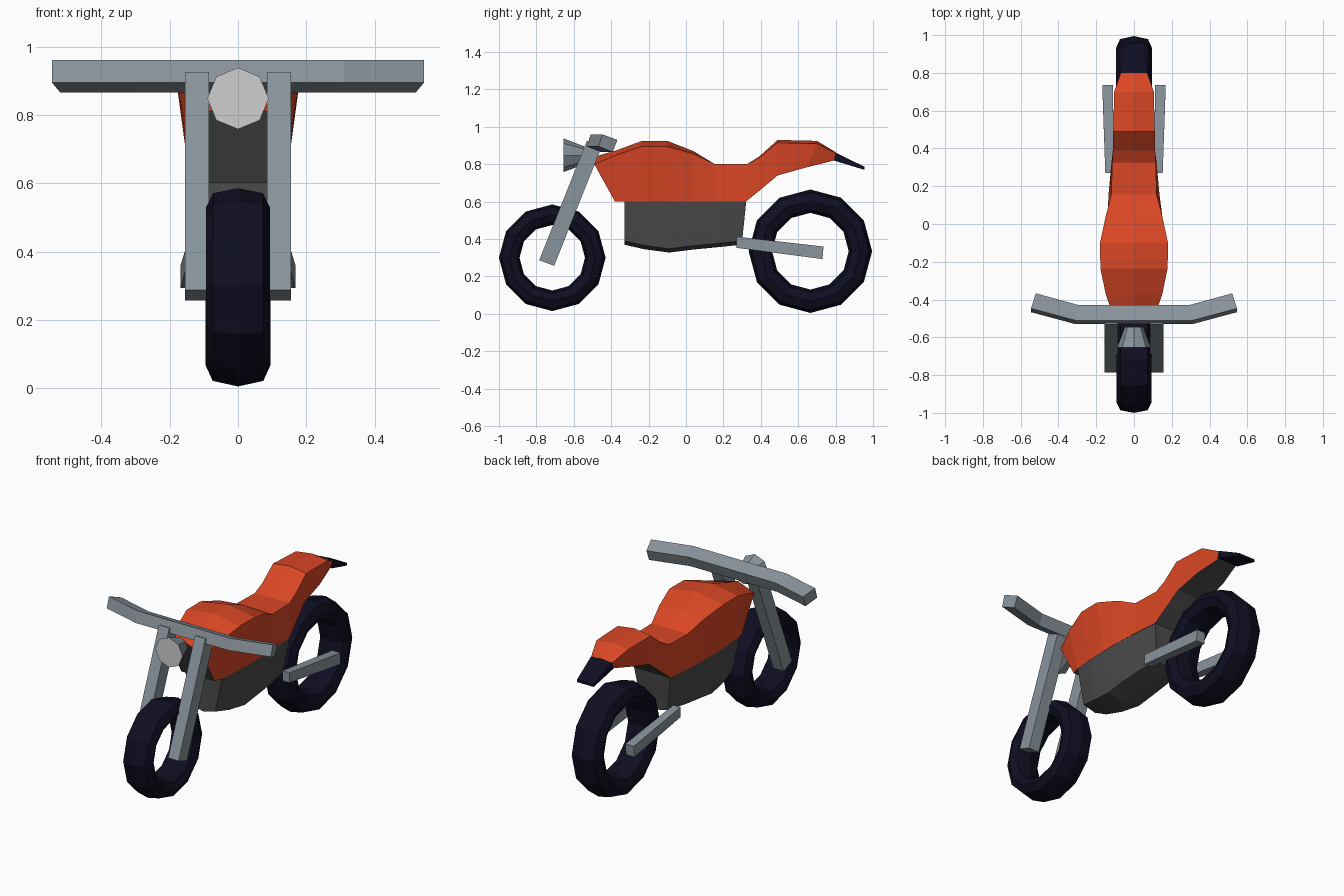
import bpy, bmesh, math
from mathutils import Vector

if "Cube" in bpy.data.objects:
    bpy.data.objects.remove(bpy.data.objects["Cube"])


def material(name, rgb):
    m = bpy.data.materials.new(name)
    m.diffuse_color = (*rgb, 1)
    m.use_nodes = True
    m.node_tree.nodes["Principled BSDF"].inputs["Base Color"].default_value = m.diffuse_color
    return m


ORANGE = material("orange paint", (0.70, 0.062, 0.018))
METAL = material("grey metal", (0.25, 0.295, 0.33))
DARK = material("dark grey", (0.07, 0.07, 0.071))
RUBBER = material("navy rubber", (0.0045, 0.0045, 0.016))
LENS = material("pale lens", (0.62, 0.62, 0.62))


def loft(name, rings, mats, rule=None, closed=False):
    """Skin a list of equal rings; ends are capped unless the loft is closed."""
    bm = bmesh.new()
    vs = [[bm.verts.new(p) for p in r] for r in rings]
    n = len(vs[0])
    pairs = list(zip(vs, vs[1:])) + ([(vs[-1], vs[0])] if closed else [])
    for a, b in pairs:
        for i in range(n):
            j = (i + 1) % n
            bm.faces.new((a[i], a[j], b[j], b[i]))
    if not closed:
        bm.faces.new(vs[0])
        bm.faces.new(vs[-1])
    bmesh.ops.recalc_face_normals(bm, faces=bm.faces)
    bm.normal_update()
    if rule:
        for f in bm.faces:
            f.material_index = rule(f.normal)
    me = bpy.data.meshes.new(name)
    bm.to_mesh(me)
    bm.free()
    for m in mats:
        me.materials.append(m)
    ob = bpy.data.objects.new(name, me)
    bpy.context.collection.objects.link(ob)
    return ob


# tyres: octagonal section swept in twelve steps
def tyre(name, y, z, outer, inner, w):
    mid, h = (outer + inner) / 2, (outer - inner) / 2
    sec = [(0, h), (.78 * w, .74 * h), (w, 0), (.78 * w, -.74 * h),
           (0, -h), (-.78 * w, -.74 * h), (-w, 0), (-.78 * w, .74 * h)]
    rings = []
    for k in range(12):
        a = math.tau * k / 12
        rings.append([(x, y + (mid + r) * math.sin(a), z + (mid + r) * math.cos(a)) for x, r in sec])
    loft(name, rings, [RUBBER], closed=True)


tyre("front_tyre", -.715, .30, .285, .175, .093)
tyre("rear_tyre", .665, .335, .33, .205, .095)

# body shell: upper y, ridge z, edge z, upper half width, lower y, lower z, lower half width
body = [(-.49, .84, .80, .11, -.38, .60, .11),
        (-.37, .875, .85, .15, -.33, .60, .125),
        (-.235, .925, .895, .178, -.22, .60, .135),
        (-.10, .925, .895, .18, -.09, .60, .14),
        (.04, .87, .855, .15, .03, .60, .14),
        (.155, .80, .80, .12, .155, .60, .135),
        (.325, .80, .80, .115, .32, .60, .12),
        (.39, .84, .835, .112, .40, .665, .11),
        (.49, .93, .915, .11, .49, .74, .10),
        (.70, .925, .91, .105, .65, .785, .09),
        (.80, .865, .86, .07, .79, .82, .06)]
loft("body_and_seat",
     [[(0, y, zr), (w, y, ze), (wl, yl, zl), (-wl, yl, zl), (-w, y, ze)]
      for y, zr, ze, w, yl, zl, wl in body],
     [ORANGE, DARK],
     lambda n: 1 if n.z < -.3 and abs(n.x) < .5 else 0)

# tail fender tip
loft("tail_tip",
     [[(w, y, zt), (w, yb, zb), (-w, yb, zb), (-w, y, zt)]
      for w, y, zt, yb, zb in ((.07, .80, .862, .79, .82), (.055, .955, .786, .955, .77))], [RUBBER])

# engine block: y at top, y at bottom, bottom z, top half width, bottom half width
engine = [(-.33, -.33, .37, .124, .08), (-.22, -.22, .345, .134, .10),
          (-.09, -.09, .328, .139, .11), (.03, .03, .343, .139, .11),
          (.155, .155, .355, .134, .105), (.322, .30, .37, .119, .09)]
loft("engine",
     [[(wt, yt, .60), (wb, yb, zb + .02), (0, yb, zb), (-wb, yb, zb + .02), (-wt, yt, .60)]
      for yt, yb, zb, wt, wb in engine], [DARK])

# fork legs and swing arms on both sides
for s, side in ((1, "left"), (-1, "right")):
    loft("fork_leg_" + side,
         [[(s * x, y, z) for x, y, z in ((.085, ya, za), (.155, ya, za), (.155, yb, zb), (.085, yb, zb))]
          for ya, za, yb, zb in ((-.785, .287, -.705, .257), (-.53, .925, -.45, .895))], [METAL])
    loft("swing_arm_" + side,
         [[(s * xi, yt, zt), (s * xo, yt, zt), (s * xo, yb, zb), (s * xi, yb, zb)]
          for xi, xo, yt, zt, yb, zb in ((.105, .152, .27, .413, .27, .353),
                                         (.112, .168, .735, .36, .73, .293))], [METAL])

# handlebar: tilted square section, swept back at the grips
sec = [(-.51, .96, 1), (-.43, .93, 0), (-.455, .865, 0), (-.53, .895, 1)]
path = [(.52, .025, .063), (.29, .02, 0)]
rings = [[(x + f * dx, y + dy, z) for y, z, f in sec] for x, dx, dy in path]
rings += [[(-x, y, z) for x, y, z in r] for r in reversed(rings)]
loft("handlebar", rings, [METAL])

# headlight cone with pale front face
loft("headlight",
     [[(r * math.sin(math.tau * k / 8), y, .848 + r * math.cos(math.tau * k / 8)) for k in range(8)]
      for y, r in ((-.655, .09), (-.545, .048))],
     [METAL, LENS], lambda n: 1 if n.y < -.9 else 0)
